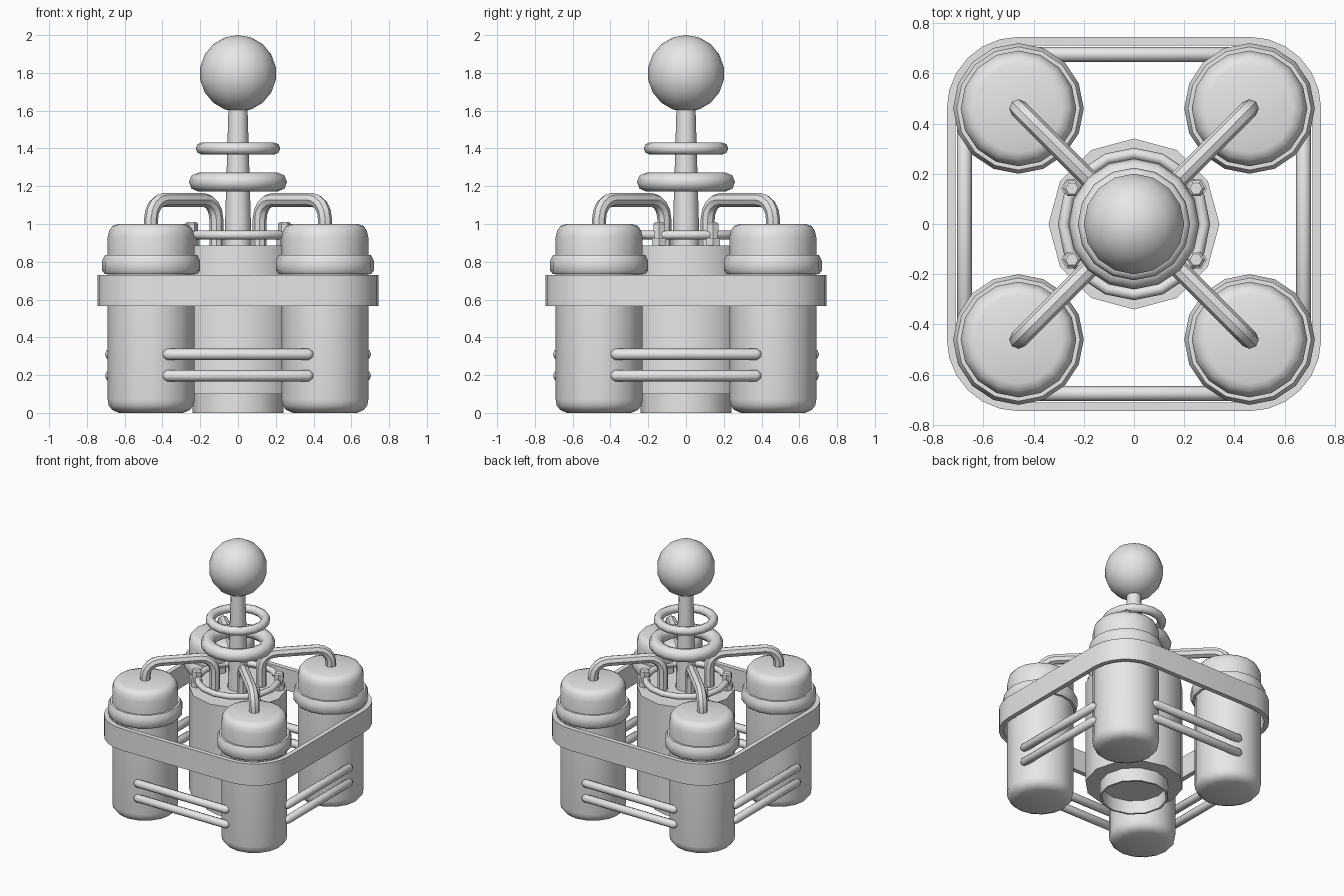
import bpy, bmesh
from math import sin, cos, pi, radians
from mathutils import Matrix, Vector

cube = bpy.data.objects.get("Cube")
if cube:
    bpy.data.objects.remove(cube, do_unlink=True)

GREY = 0.8
metal = bpy.data.materials.new("plain grey")
metal.use_nodes = True
metal.diffuse_color = (GREY, GREY, GREY, 1)
metal.node_tree.nodes["Principled BSDF"].inputs["Base Color"].default_value = (GREY, GREY, GREY, 1)


def finish(obj, angle=40):
    obj.data.materials.clear()
    obj.data.materials.append(metal)
    bpy.ops.object.select_all(action='DESELECT')
    obj.select_set(True)
    bpy.context.view_layer.objects.active = obj
    bpy.ops.object.shade_smooth_by_angle(angle=radians(angle))
    return obj


def mesh_object(name, bm, matrix=Matrix()):
    bmesh.ops.remove_doubles(bm, verts=bm.verts, dist=1e-5)
    bmesh.ops.recalc_face_normals(bm, faces=bm.faces)
    mesh = bpy.data.meshes.new(name)
    bm.to_mesh(mesh)
    bm.free()
    obj = bpy.data.objects.new(name, mesh)
    bpy.context.collection.objects.link(obj)
    obj.matrix_world = matrix
    return finish(obj)


def lathe(name, profile, sides, matrix=Matrix()):
    """Spin (radius, height) points about the z axis."""
    bm = bmesh.new()
    verts = [bm.verts.new((r, 0, z)) for r, z in profile]
    edges = [bm.edges.new(pair) for pair in zip(verts, verts[1:])]
    bmesh.ops.spin(bm, geom=verts + edges, cent=(0, 0, 0), axis=(0, 0, 1),
                   angle=2 * pi, steps=sides, use_merge=True)
    return mesh_object(name, bm, matrix)


def ring(name, z, major, minor):
    bpy.ops.mesh.primitive_torus_add(location=(0, 0, z), major_radius=major, minor_radius=minor,
                                     major_segments=16, minor_segments=8)
    obj = bpy.context.object
    obj.name = name
    finish(obj, 60)


def pipe(name, points, radius):
    curve = bpy.data.curves.new(name, 'CURVE')
    curve.dimensions = '3D'
    curve.bevel_depth = radius
    curve.bevel_resolution = 2
    curve.use_fill_caps = True
    spline = curve.splines.new('POLY')
    spline.points.add(len(points) - 1)
    for point, co in zip(spline.points, points):
        point.co = (*co, 1)
    obj = bpy.data.objects.new(name, curve)
    bpy.context.collection.objects.link(obj)
    bpy.ops.object.select_all(action='DESELECT')
    obj.select_set(True)
    bpy.context.view_layer.objects.active = obj
    bpy.ops.object.convert(target='MESH')
    finish(bpy.context.object)


# Central body with an open neck underneath
lathe("central_body", [(0, .1), (.225, .1), (.225, 0), (.24, 0), (.24, .1),
                       (.34, .1), (.34, .885), (0, .885)], 12)

# Mast, rings and ball
lathe("mast", [(0, .88), (.072, .88), (.05, 1.63), (0, 1.63)], 12)
ring("large_mast_ring", 1.222, .21, .05)
ring("small_mast_ring", 1.4, .192, .032)
ring("body_top_ring", .942, .28, .023)
bpy.ops.mesh.primitive_uv_sphere_add(segments=16, ring_count=9, radius=.203, location=(0, 0, 1.797))
ball = bpy.context.object
ball.name = "mast_ball"
finish(ball)

# Canisters, caps and collars at the four corners, each with a bent pipe
CENTRE = .46
BODY = [(0, 0), (.17, 0), (.205, .015), (.225, .04), (.23, .07), (.23, .74), (0, .74)]
COLLAR = [(0, .735), (.245, .735), (.26, .755), (.26, .805), (.245, .835), (0, .835)]
CAP = [(0, .83), (.23, .83), (.23, .93), (.222, .965), (.205, .99), (.175, 1.0), (0, 1.0)]
BEND, PIPE_TOP, INNER = .1, 1.128, .115
for sx, side in ((1, "left"), (-1, "right")):
    for sy, end in ((-1, "front"), (1, "back")):
        tag = f"{end}_{side}"
        place = Matrix.Translation((sx * CENTRE, sy * CENTRE, 0))
        for part, profile in (("canister", BODY), ("collar", COLLAR), ("cap", CAP)):
            lathe(f"{tag}_{part}", profile, 16, place)
        # Pipe path as distance along the diagonal and height
        far, near = CENTRE * 2 ** .5, INNER * 2 ** .5
        turns = [i * pi / 8 for i in range(5)]
        path = [(far, .98)]
        path += [(far - BEND + BEND * cos(a), PIPE_TOP - BEND + BEND * sin(a)) for a in turns]
        path += [(near + BEND - BEND * sin(a), PIPE_TOP - BEND + BEND * cos(a)) for a in turns]
        path += [(near, .87)]
        d = Vector((sx, sy, 0)).normalized()
        pipe(f"{tag}_pipe", [(d.x * s, d.y * s, z) for s, z in path], .037)
        # Bolt holding the ring to the body
        lathe(f"{tag}_bolt", [(0, .88), (.043, .88), (.043, .925), (.03, .925), (.03, .96),
                              (.036, .96), (.036, 1.0), (.025, 1.01), (0, 1.01)], 6,
              Matrix.Translation((sx * .247, sy * .142, 0)))

# Strap around the canisters
CORNER_STEPS = 6
bm = bmesh.new()
loops = []
for radius, z in ((.285, .565), (.285, .73), (.25, .73), (.25, .565)):
    loop = []
    for q, (cx, cy) in enumerate(((1, 1), (-1, 1), (-1, -1), (1, -1))):
        for i in range(CORNER_STEPS + 1):
            a = (q + i / CORNER_STEPS) * pi / 2
            loop.append(bm.verts.new((cx * CENTRE + radius * cos(a), cy * CENTRE + radius * sin(a), z)))
    loops.append(loop)
for k, lower in enumerate(loops):
    upper = loops[(k + 1) % 4]
    for i in range(len(lower)):
        j = (i + 1) % len(lower)
        bm.faces.new((lower[i], lower[j], upper[j], upper[i]))
mesh_object("strap", bm)

# Pairs of tie rods on all four sides
ROD = [(0, -.4), (.016, -.395), (.03, -.375), (.03, .375), (.016, .395), (0, .4)]
for turn, side in enumerate(("front", "left", "back", "right")):
    for z, level in ((.197, "lower"), (.31, "upper")):
        place = (Matrix.Rotation(turn * pi / 2, 4, 'Z') @ Matrix.Translation((0, -.675, z))
                 @ Matrix.Rotation(pi / 2, 4, 'Y'))
        lathe(f"{side}_{level}_rod", ROD, 8, place)
